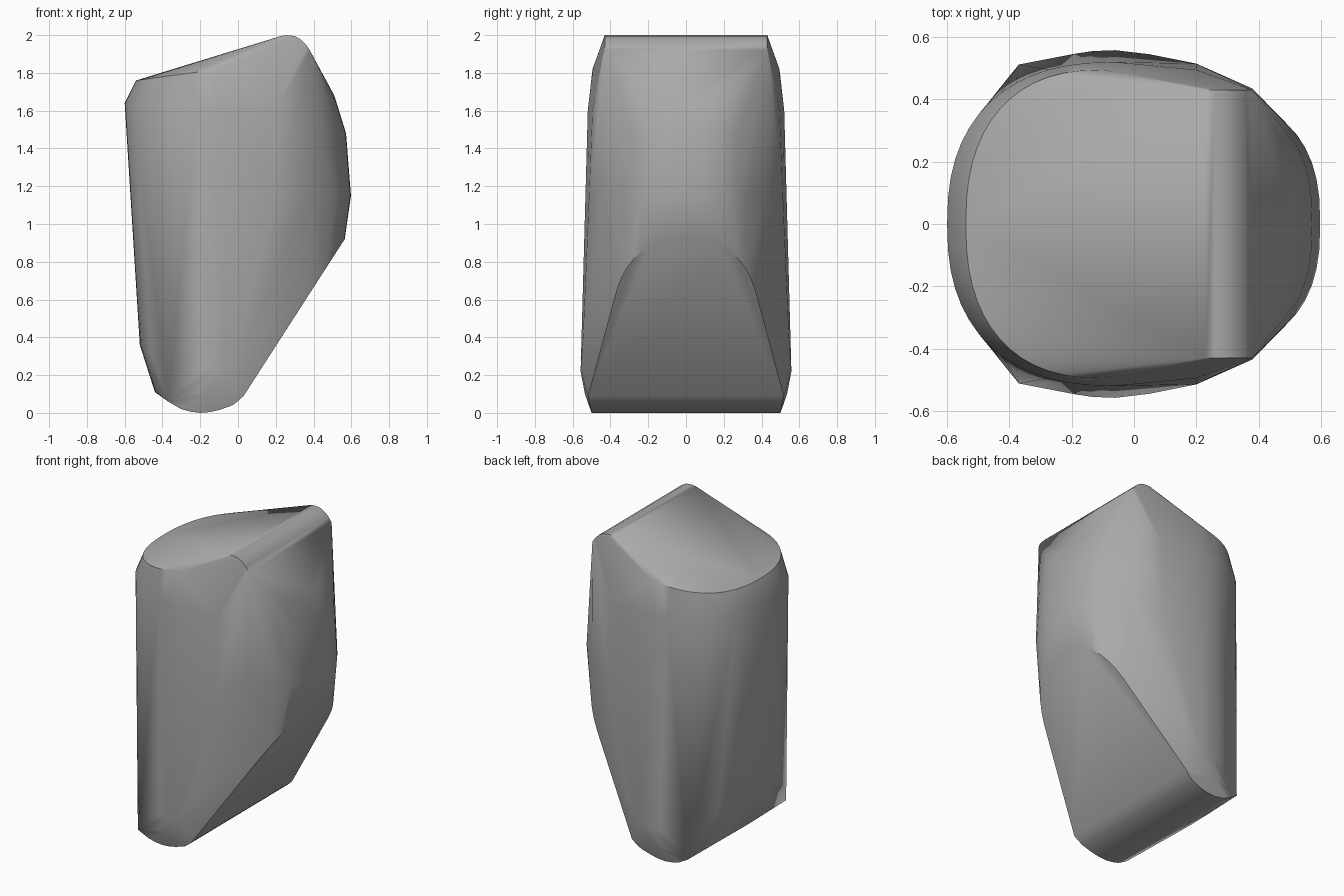
import bpy, bmesh, math

if "Cube" in bpy.data.objects:
    bpy.data.objects.remove(bpy.data.objects["Cube"], do_unlink=True)

stone = bpy.data.materials.new("stone grey")
stone.use_nodes = True
stone.diffuse_color = (0.4, 0.4, 0.4, 1)
stone.node_tree.nodes["Principled BSDF"].inputs["Base Color"].default_value = (0.4, 0.4, 0.4, 1)

bm = bmesh.new()


def add(x, y, z):
    """A point and its mirror across the middle plane."""
    for side in (-1, 1):
        bm.verts.new((x, side * y, z))


def left_arc(centre, reach, width, height, power=2.4, steps=14):
    """Rounded left flank: height is a function of 0 (side) to 1 (outer end)."""
    for i in range(steps + 1):
        a = math.pi / 2 * i / steps
        c = abs(math.cos(a)) ** (2 / power)
        s = math.sin(a) ** (2 / power)
        add(centre - reach * c, width * s, height(c))


def right_arc(tip, centre, width, height, power=2.5, low=0.3, steps=8):
    """Rounded right nose, cut off before it reaches the flank."""
    for i in range(steps + 1):
        a = math.pi / 2 * i / steps * (1 - low)
        c = math.cos(a) ** (2 / power)
        s = math.sin(a) ** (2 / power)
        x = centre + (tip - centre) * c
        add(x, width * s, height(x))


# Slanted top: outer rim and the shoulder under it
left_arc(-0.1, 0.44, 0.495, lambda c: 1.76 + 0.06 * (1 - c))
left_arc(-0.06, 0.54, 0.52, lambda c: 1.6 + 0.04 * c)

# Tapered lower flank and rounded foot
left_arc(-0.06, 0.46, 0.558, lambda c: 0.22 + 0.14 * c ** 3)
left_arc(-0.17, 0.27, 0.535, lambda c: 0.1 + 0.01 * c)
for x, z in ((-0.37, 0.06), (-0.3, 0.02), (-0.25, 0.006), (-0.2, 0), (-0.15, 0.004),
             (-0.1, 0.015), (-0.03, 0.04), (0.0, 0.062), (0.03, 0.09)):
    add(x, 0.5 + 0.2 * min(z, 0.1), z)

# Rounded top ridge
for x, z in ((0.2, 1.985), (0.23, 1.996), (0.26, 2), (0.3, 1.995), (0.335, 1.975),
             (0.36, 1.95), (0.38, 1.92)):
    add(x, 0.43, z)

# Bulging nose above the sloped underside
right_arc(0.565, 0.2, 0.4, lambda x: 0.92 - (0.565 - x) * 1.55)
right_arc(0.598, 0.2, 0.41, lambda x: 1.15)
right_arc(0.572, 0.2, 0.41, lambda x: 1.48)
right_arc(0.51, 0.2, 0.42, lambda x: 1.68, power=3)

# Broad front and back flanks
for x, y, z in ((0.2, 0.495, 1.6), (0.2, 0.515, 1.1), (0.38, 0.435, 1.2), (0.05, 0.545, 0.4)):
    add(x, y, z)

# Skin the contours
bmesh.ops.remove_doubles(bm, verts=bm.verts, dist=0.002)
result = bmesh.ops.convex_hull(bm, input=bm.verts)
loose = {v for v in result["geom_interior"] + result["geom_unused"] if isinstance(v, bmesh.types.BMVert)}
bmesh.ops.delete(bm, geom=[v for v in loose if v.is_valid and not v.link_faces], context="VERTS")
bmesh.ops.recalc_face_normals(bm, faces=bm.faces)

mesh = bpy.data.meshes.new("boulder")
bm.to_mesh(mesh)
bm.free()
mesh.materials.append(stone)
boulder = bpy.data.objects.new("boulder", mesh)
bpy.context.collection.objects.link(boulder)
bpy.context.view_layer.objects.active = boulder
boulder.select_set(True)
bpy.ops.object.shade_smooth_by_angle(angle=math.radians(35))
